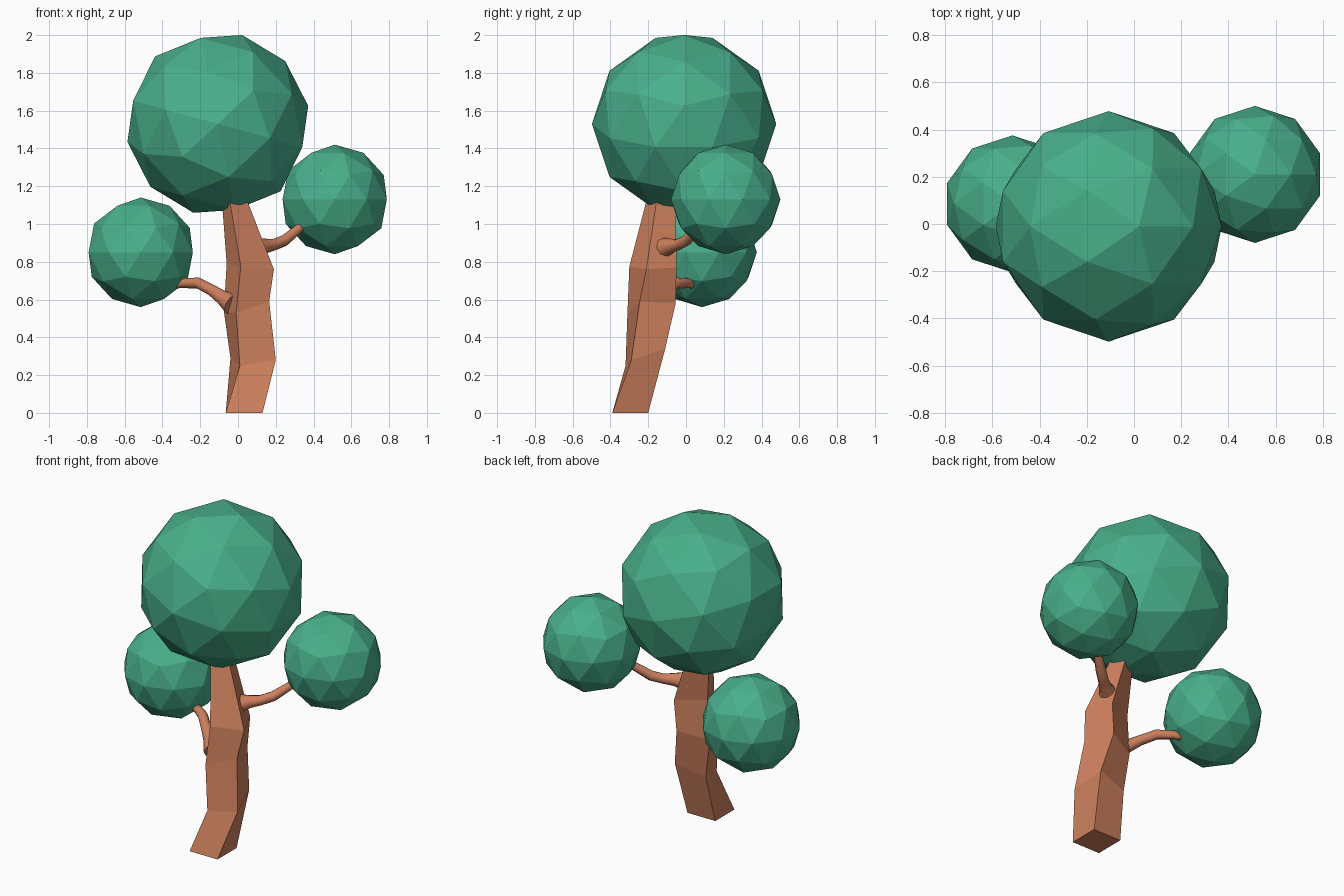
import bpy, bmesh
from math import radians, cos, sin, tau
from mathutils import Vector

if "Cube" in bpy.data.objects:
    bpy.data.objects.remove(bpy.data.objects["Cube"])


def material(name, color):
    m = bpy.data.materials.new(name)
    m.diffuse_color = color
    m.use_nodes = True
    m.node_tree.nodes["Principled BSDF"].inputs["Base Color"].default_value = m.diffuse_color
    return m


leaf = material("leaf_green", (0.065, 0.43, 0.26, 1))
bark = material("bark_brown", (0.62, 0.22, 0.11, 1))


def loft(name, rings):
    """Skin closed rings of equal size and cap both ends."""
    bm = bmesh.new()
    loops = [[bm.verts.new(p) for p in ring] for ring in rings]
    n = len(loops[0])
    for a, b in zip(loops, loops[1:]):
        for i in range(n):
            j = (i + 1) % n
            bm.faces.new((a[i], a[j], b[j], b[i]))
    bm.faces.new(loops[0][::-1])
    bm.faces.new(loops[-1])
    bmesh.ops.recalc_face_normals(bm, faces=bm.faces)
    mesh = bpy.data.meshes.new(name)
    bm.to_mesh(mesh)
    bm.free()
    ob = bpy.data.objects.new(name, mesh)
    bpy.context.collection.objects.link(ob)
    mesh.materials.append(bark)
    return ob


def branch(name, path, sides=8):
    """Tapered round tube along (x, y, z, radius) points."""
    pts = [Vector(p[:3]) for p in path]
    rings = []
    for i, p in enumerate(pts):
        d = pts[min(i + 1, len(pts) - 1)] - pts[max(i - 1, 0)]
        side = d.cross(Vector((0, 0, 1))).normalized()
        up = side.cross(d).normalized()
        r = path[i][3]
        rings.append([p + r * (cos(tau * k / sides) * side + sin(tau * k / sides) * up)
                      for k in range(sides)])
    ob = loft(name, rings)
    bpy.ops.object.select_all(action='DESELECT')
    ob.select_set(True)
    bpy.context.view_layer.objects.active = ob
    bpy.ops.object.shade_smooth_by_angle(angle=radians(50))


def foliage(name, center, radius, tilt=0):
    """Faceted ball of leaves."""
    bpy.ops.mesh.primitive_ico_sphere_add(subdivisions=2, radius=radius, location=center,
                                          rotation=(0, radians(tilt), 0))
    ob = bpy.context.object
    ob.name = name
    ob.data.materials.append(leaf)


# Foliage balls
foliage("crown_foliage", (-0.107, -0.01, 1.53), 0.488, 15.3)
foliage("left_foliage", (-0.515, 0.085, 0.85), 0.29)
foliage("right_foliage", (0.512, 0.21, 1.13), 0.29)

# Four-sided trunk, leaning back and twisting as it rises
loft("trunk", [
    [(-0.065, -0.39, 0), (0.13, -0.39, 0), (0.13, -0.2, 0), (-0.065, -0.2, 0)],
    [(0.01, -0.32, 0.25), (0.20, -0.29, 0.28), (0.155, -0.11, 0.34), (-0.04, -0.14, 0.29)],
    [(-0.01, -0.31, 0.53), (0.165, -0.245, 0.59), (0.105, -0.055, 0.58), (-0.075, -0.13, 0.54)],
    [(0.015, -0.30, 0.775), (0.19, -0.21, 0.76), (0.12, -0.05, 0.77), (-0.06, -0.13, 0.79)],
    [(-0.05, -0.20, 1.16), (0.035, -0.15, 1.16), (0.0, -0.055, 1.16), (-0.088, -0.11, 1.16)],
])

# Side branches, flared at the trunk
branch("left_branch", [
    (-0.03, -0.20, 0.575, 0.06), (-0.075, -0.165, 0.605, 0.042), (-0.14, -0.115, 0.65, 0.031),
    (-0.21, -0.05, 0.687, 0.03), (-0.29, 0.01, 0.687, 0.026), (-0.35, 0.045, 0.68, 0.022)])
branch("right_branch", [
    (0.08, -0.125, 0.87, 0.062), (0.14, -0.085, 0.883, 0.04), (0.19, -0.045, 0.89, 0.031),
    (0.245, 0.0, 0.912, 0.031), (0.315, 0.055, 0.97, 0.026), (0.38, 0.105, 1.02, 0.022)])
